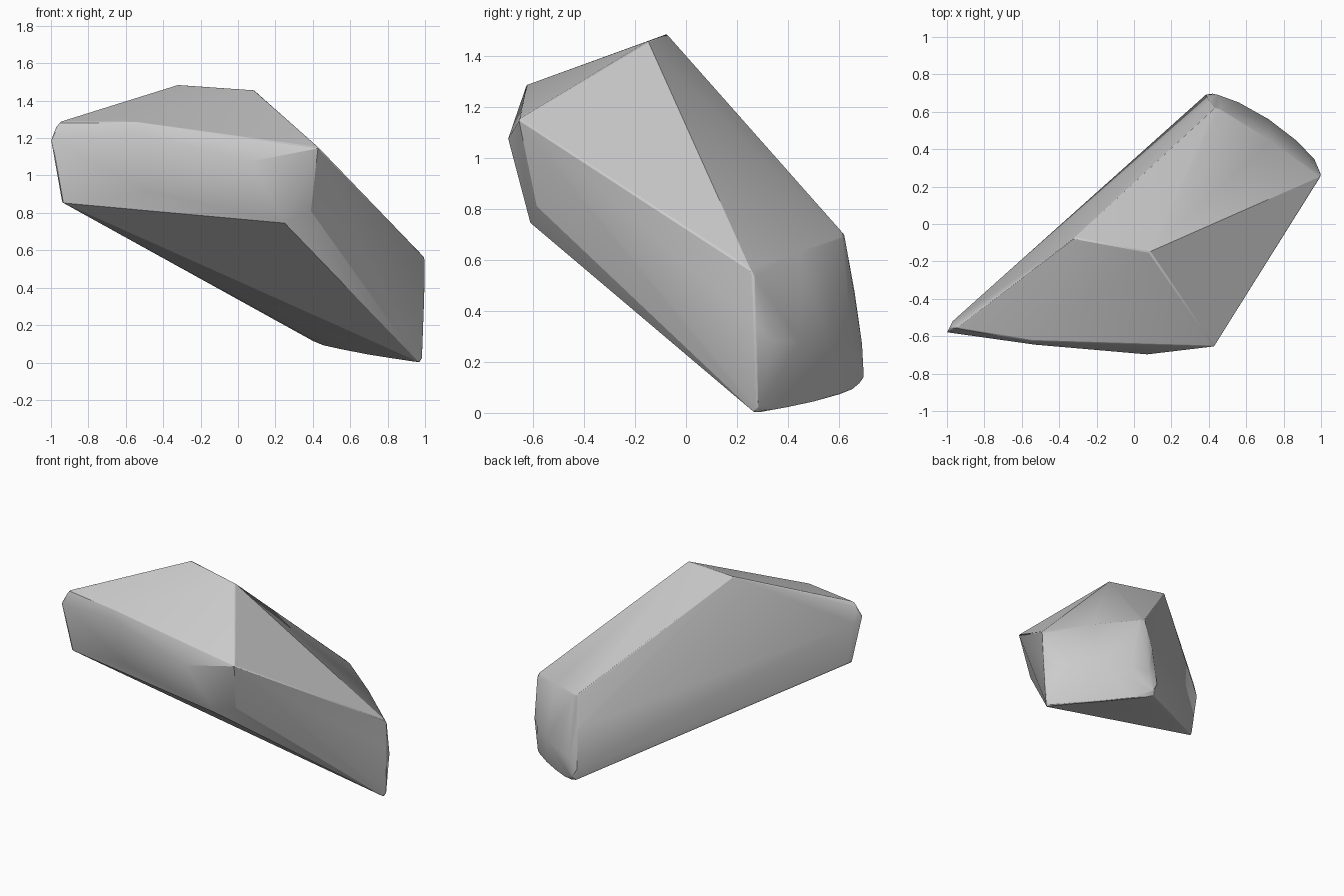
import bpy, bmesh

# Main corners of the chipped stone
top_ridge = [(-0.32, -0.075, 1.485), (0.085, -0.15, 1.457)]
front_chips = [(0.43, -0.655, 1.15), (-0.55, -0.625, 1.285), (-0.53, -0.645, 1.22),
               (0.07, -0.697, 1.075), (0.39, -0.585, 0.81), (0.25, -0.61, 0.745),
               (0.19, -0.605, 0.75), (-0.45, -0.625, 0.91)]
left_tip = [(-0.95, -0.555, 1.288), (-0.975, -0.555, 1.255), (-1.0, -0.58, 1.19),
            (-0.97, -0.52, 1.15), (-0.94, -0.545, 0.855), (-0.925, -0.52, 0.85)]

# Bulging end face: upper rim, belly and rounded lower rim
end_top = [(0.995, 0.25, 0.565), (1.0, 0.265, 0.54), (0.73, 0.445, 0.63),
           (0.46, 0.615, 0.69), (0.43, 0.62, 0.70)]
end_belly = [(0.997, 0.27, 0.35), (0.965, 0.345, 0.28), (0.87, 0.445, 0.28),
             (0.72, 0.56, 0.28), (0.56, 0.65, 0.28), (0.45, 0.69, 0.27),
             (0.40, 0.66, 0.48), (0.385, 0.692, 0.2)]
end_bottom = [(0.985, 0.28, 0.02), (0.97, 0.27, 0.0), (0.95, 0.30, 0.005),
              (0.83, 0.40, 0.022), (0.68, 0.51, 0.045), (0.55, 0.60, 0.07),
              (0.46, 0.65, 0.09), (0.40, 0.68, 0.115), (0.42, 0.697, 0.14)]

# Stretch a faceted skin around the corners
bm = bmesh.new()
for p in top_ridge + front_chips + left_tip + end_top + end_belly + end_bottom:
    bm.verts.new(p)
hull = bmesh.ops.convex_hull(bm, input=bm.verts[:])
loose = [v for v in bm.verts if not v.link_faces]
bmesh.ops.delete(bm, geom=loose, context='VERTS')
bmesh.ops.recalc_face_normals(bm, faces=bm.faces[:])

mesh = bpy.data.meshes.new("rock")
bm.to_mesh(mesh)
bm.free()
rock = bpy.data.objects.new("rock", mesh)
bpy.context.collection.objects.link(rock)

# Slightly worn edges, crisp between large facets
bpy.context.view_layer.objects.active = rock
rock.select_set(True)
bevel = rock.modifiers.new("worn_edges", 'BEVEL')
bevel.width = 0.006
bevel.segments = 2
bevel.limit_method = 'ANGLE'
bevel.angle_limit = 0.6
bpy.ops.object.shade_smooth_by_angle(angle=0.4)
